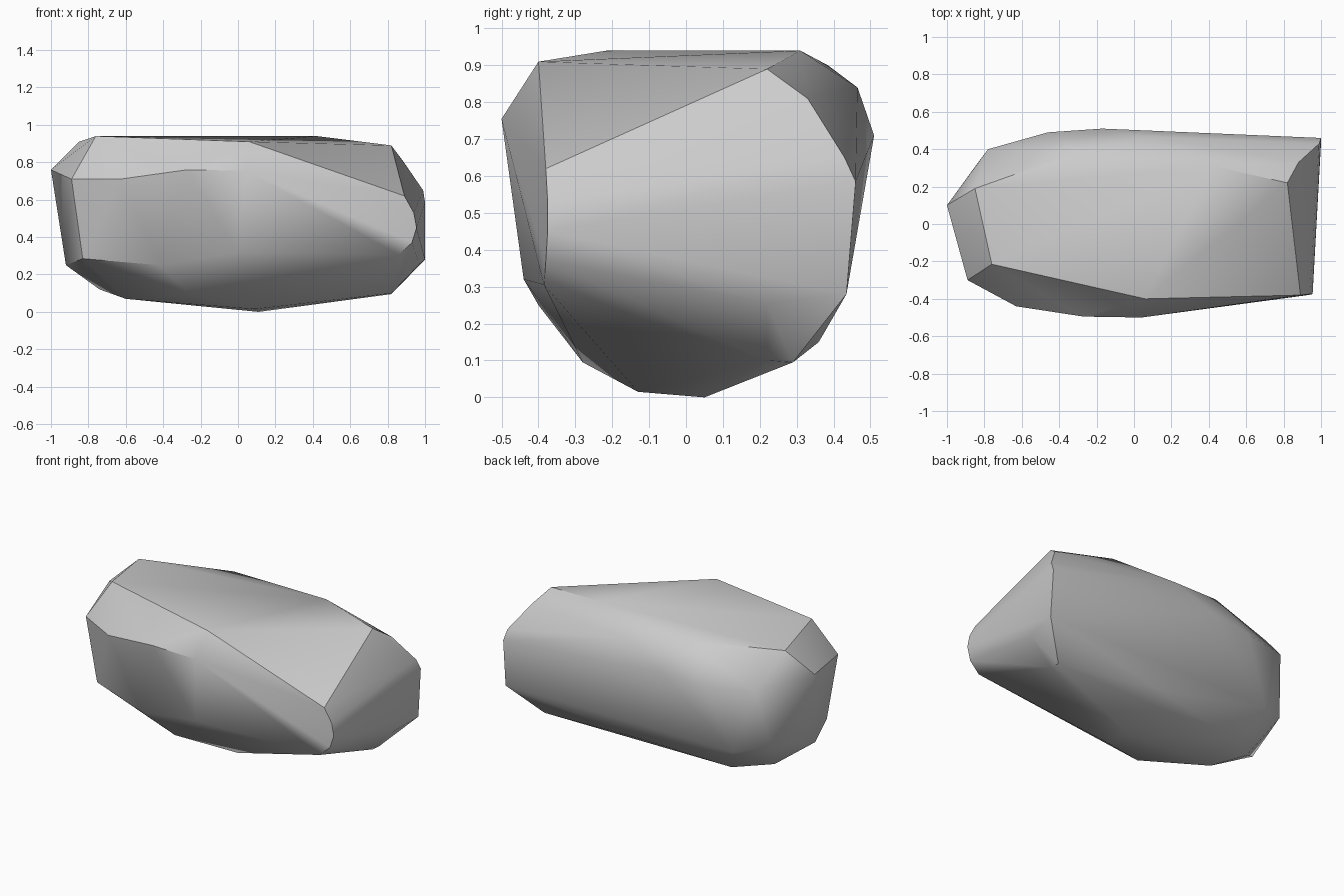
import bpy
import bmesh
import math

cube = bpy.data.objects.get("Cube")
if cube:
    bpy.data.objects.remove(cube, do_unlink=True)

# One plain stone colour
stone = bpy.data.materials.new("stone grey")
stone.use_nodes = True
colour = (0.6, 0.6, 0.6, 1.0)
stone.diffuse_color = colour
stone.node_tree.nodes["Principled BSDF"].inputs["Base Color"].default_value = colour

# Corners of the boulder, grouped by the side they shape
top = [(-0.76, -0.215, 0.94), (0.06, -0.40, 0.91), (0.82, 0.22, 0.89),
       (0.42, 0.31, 0.94), (-0.30, 0.385, 0.90), (-0.85, 0.19, 0.91)]
front = [(-0.89, -0.30, 0.71), (-0.63, -0.44, 0.71), (-0.27, -0.495, 0.76),
         (0.04, -0.50, 0.755), (-0.83, -0.27, 0.285), (-0.42, -0.40, 0.25),
         (0.0, -0.44, 0.32)]
broad_end = [(0.89, -0.38, 0.62), (0.94, -0.375, 0.53), (0.955, -0.375, 0.45),
             (0.93, -0.38, 0.37), (0.86, -0.385, 0.305), (0.88, 0.33, 0.81),
             (0.99, 0.43, 0.65), (1.0, 0.46, 0.585), (1.0, 0.435, 0.28),
             (0.97, 0.22, 0.255)]
back = [(0.08, 0.465, 0.84), (-0.17, 0.51, 0.71), (-0.46, 0.49, 0.68),
        (-0.78, 0.40, 0.70), (-0.64, 0.43, 0.28), (-0.84, 0.32, 0.33)]
narrow_end = [(-1.0, 0.10, 0.76), (-0.92, -0.02, 0.25), (-0.74, 0.14, 0.12)]
underside = [(-0.26, -0.28, 0.095), (0.09, -0.13, 0.015), (0.11, 0.05, 0.0),
             (-0.60, -0.02, 0.07), (-0.52, 0.27, 0.09), (0.82, 0.29, 0.095),
             (0.82, 0.22, 0.10), (0.10, 0.36, 0.15)]

# Wrap the corners in a single closed skin
bm = bmesh.new()
for corner in top + front + broad_end + back + narrow_end + underside:
    bm.verts.new(corner)
hull = bmesh.ops.convex_hull(bm, input=bm.verts[:])
loose = [v for v in bm.verts if not v.link_faces]
bmesh.ops.delete(bm, geom=loose, context='VERTS')
bmesh.ops.recalc_face_normals(bm, faces=bm.faces[:])

mesh = bpy.data.meshes.new("boulder")
bm.to_mesh(mesh)
bm.free()
mesh.materials.append(stone)
boulder = bpy.data.objects.new("boulder", mesh)
bpy.context.scene.collection.objects.link(boulder)

# Soft facets with crisp main ridges
bpy.ops.object.select_all(action='DESELECT')
boulder.select_set(True)
bpy.context.view_layer.objects.active = boulder
bpy.ops.object.shade_smooth_by_angle(angle=math.radians(35))
